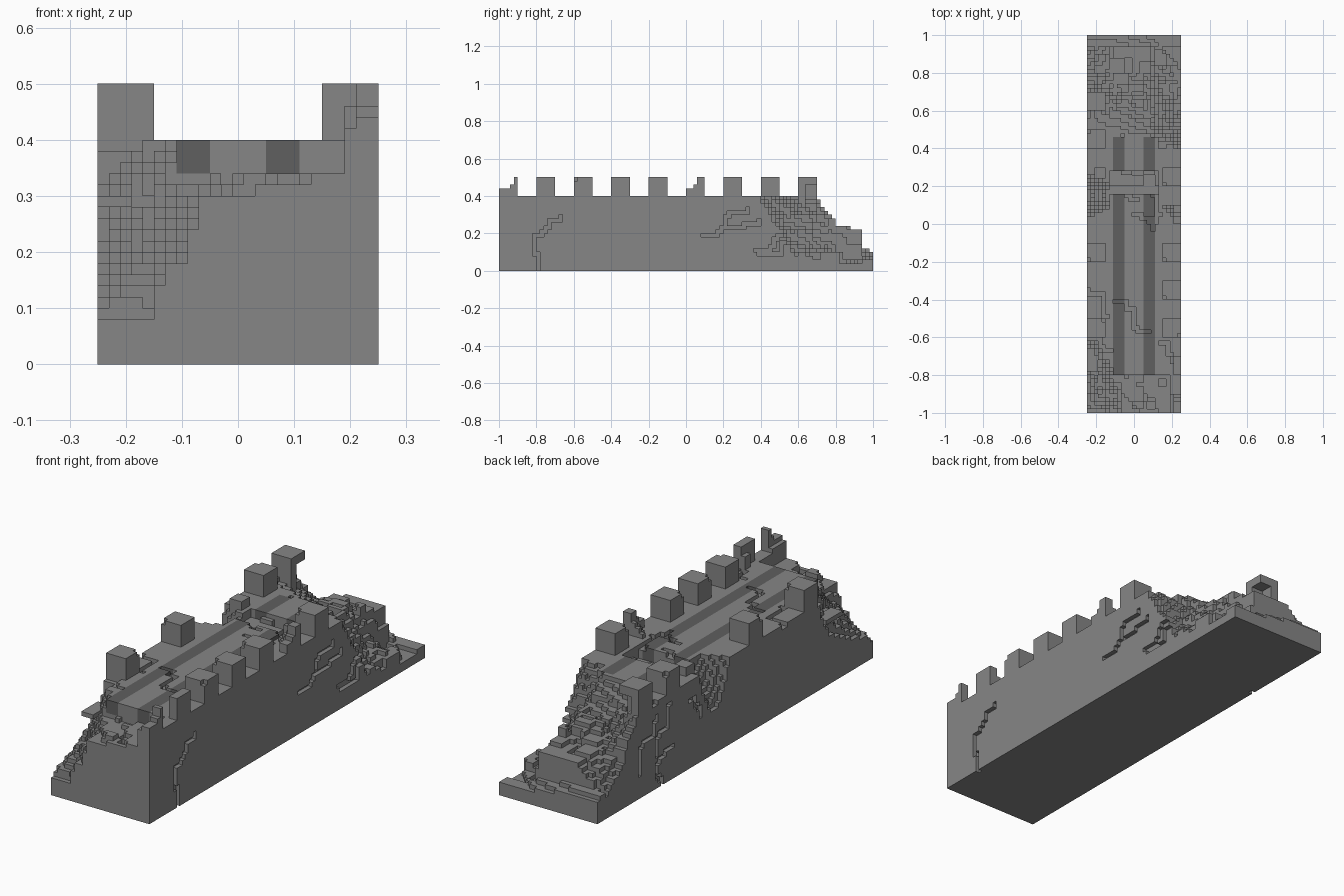
import bpy, bmesh, random
from mathutils import Vector

if "Cube" in bpy.data.objects:
    bpy.data.objects.remove(bpy.data.objects["Cube"])

random.seed(11)
S = 0.02                      # block size
NX, NY = 25, 100              # blocks across and along the wall
DECK = 20                     # deck height in blocks


def material(name, v):
    m = bpy.data.materials.new(name)
    m.use_nodes = True
    m.diffuse_color = (v, v, v, 1)
    bsdf = m.node_tree.nodes["Principled BSDF"]
    bsdf.inputs["Base Color"].default_value = (v, v, v, 1)
    bsdf.inputs["Roughness"].default_value = 0.9
    return m


stone = material("grey stone", 0.24)
dark = material("dark stone", 0.116)


def lerp(points, t):
    """Piecewise linear profile."""
    if t <= points[0][0]:
        return points[0][1]
    for (a, u), (b, v) in zip(points, points[1:]):
        if t <= b:
            return u + (v - u) * (t - a) / (b - a)
    return points[-1][1]


# Height profiles along the broken ends, at stations across the wall
FRONT = {
    -.25: [(-1, .08), (-.85, .11), (-.7, .18), (-.64, .29), (-.6, .4)],
    -.16: [(-1, .07), (-.9, .2), (-.8, .29), (-.71, .4)],
    -.13: [(-1, .16), (-.9, .24), (-.81, .33), (-.76, .4)],
    -.09: [(-1, .18), (-.9, .26), (-.805, .33), (-.8, .4)],
    -.07: [(-1, .29), (-.805, .33), (-.8, .4)],
    .04: [(-1, .31), (-.805, .34), (-.8, .4)],
    .17: [(-1, .34), (-.82, .34), (-.8, .4)],
    .2: [(-1, .4)],
}
BACK = {
    -.25: [(.7, .4), (.72, .36), (.78, .3), (.8, .22), (.88, .16), (.94, .12), (1, .1)],
    -.1: [(.5, .4), (.62, .34), (.72, .28), (.8, .24), (.94, .23), (.945, .12), (1, .1)],
    .08: [(.46, .4), (.5, .36), (.62, .3), (.8, .25), (.94, .24), (.945, .1), (1, .06)],
    .12: [(.45, .4), (.5, .32), (.6, .25), (.74, .18), (.8, .1), (1, .06)],
    .25: [(.4, .4), (.45, .32), (.5, .22), (.58, .12), (.7, .08), (1, .05)],
}
# Blocky jitter that roughens the rubble
coarse = {(a, b): random.choice((-1, 0, 0, 1)) for a in range(20) for b in range(60)}
fine = {(a, b): random.choice((-1, 0, 0, 0)) for a in range(20) for b in range(60)}


def height(i, j):
    x, y = -.25 + S * (i + .5), -1 + S * (j + .5)
    rough = coarse[(i + j // 5) // 4, (j + i // 6) // 5] + fine[i // 3, (j + i // 4) // 4]
    h = DECK
    for end in (FRONT, BACK):
        z = lerp([(k, lerp(p, y)) for k, p in end.items()], x)
        if (y < 0) == (end is FRONT) and z < .398:
            h = round(z / S)
            if 0 < j < 97:
                h += rough
            if end is FRONT and j < 10:            # keep the stripe ends exposed
                h = min(h, DECK - 3)
            if y > .8:
                h = min(h, 12)
    if .16 < y < .28 and -.13 < x < .13:           # rubble strip across the deck
        h = min(h, DECK - 3 + max(0, coarse[i // 3, j // 3] + 1))
    if .05 < y < .27 and x < -.13:                 # hole in the side wall
        edge = abs(y - .15) / .11
        h = min(h, round((.19 + .19 * edge ** 2 + (x + .25) * 1.3) / S))
    return max(2, min(DECK, h))


body = {(i, j, k) for i in range(NX) for j in range(NY) for k in range(height(i, j))}
# Thin slab left hanging over the broken front corner
body |= {(i, j, 14) for i in range(7) for j in range(11, 20) if i > 1 or j < 17}
body -= {(i, j, 14) for i in range(3, 7) for j in range(11, 14)}


# Cracks: one block deep grooves stepped between a few points
def crack(points, place):
    for (a, b), (c, d) in zip(points, points[1:]):
        while (a, b) != (c, d):
            body.discard(place(a, b))
            if a != c and (b == d or random.random() < abs(c - a) / (abs(c - a) + abs(d - b))):
                a += 1 if c > a else -1
            else:
                b += 1 if d > b else -1


def left_side(j, k): return (NX - 1, j, k)
def right_side(j, k): return (0, j, k)
def deck_top(i, j): return (i, j, DECK - 1)


for path in ([(10, 0), (10, 2), (9, 4), (9, 7), (11, 9), (12, 11), (14, 13), (16, 15)],
             [(54, 9), (58, 9), (59, 11), (63, 11), (66, 12), (69, 14)],
             [(60, 12), (61, 15), (66, 17)],
             [(68, 5), (74, 4), (76, 7), (82, 7), (86, 3)],
             [(70, 5), (73, 8), (78, 9)]):
    crack(path, left_side)
for path in ([(73, 17), (74, 12), (78, 11), (79, 7)], [(78, 16), (80, 12), (84, 10), (85, 5)],
             [(62, 10), (64, 14), (67, 15)], [(72, 7), (76, 6), (78, 3), (75, 0)]):
    crack(path, right_side)
for path in ([(7, 29), (11, 27), (12, 22), (16, 20)], [(12, 52), (16, 50), (18, 55), (17, 62)],
             [(9, 58), (13, 55)], [(0, 32), (4, 30), (5, 24)], [(17, 48), (19, 53)],
             [(2, 20), (6, 15)], [(19, 18), (22, 13)]):
    crack(path, deck_top)

# Deck stripes: a three block deep dark layer
stripes = {(i, j, k) for i in (7, 8, 9, 15, 16, 17) for j in range(10, 73)
           for k in range(DECK - 3, DECK)
           if not 58 <= j < 64 and ((i, j, k) in body or j < 13)}
body -= stripes

# Battlements: five block cubes, some of them chipped
merlons = set()


def merlon(side, j0, chipped=None):
    i0 = 0 if side < 0 else NX - 5
    missing = random.choice([(i, j, 4) for i in (0, 4) for j in (0, 4)])
    for i in range(5):
        for j in range(5):
            out = i if side > 0 else 4 - i          # 4 is the outer face
            top, low = 5, 0
            if chipped == "ramp":
                top = (2 if j < 2 else 5 if j > 2 else 3) if out > 2 else max(0, out + j - 3)
            elif chipped == "front":
                top = (2 if j < 3 else 3 if j == 3 else 5) if out > 2 else (1 if out == 2 else 0)
            elif chipped == "inner":
                top = 5 if out > 2 else (3 if j > 2 and out == 2 else 0)
            elif chipped == "stump":
                top = 2 if out < 3 and j > 1 else 0
            elif chipped == "undercut":
                low = 3 if j > 1 and out < 3 else 0
            for k in range(low, top):
                if chipped or (i, j, k) != missing:
                    merlons.add((i0 + i, j0 + j, DECK + k))


for j0, state in ((0, "front"), (10, "inner"), (20, None), (30, None), (40, None),
                  (50, "ramp"), (60, None)):
    merlon(1, j0, state)
for j0, state in ((20, None), (40, None), (60, "stump"), (70, None), (80, "undercut")):
    merlon(-1, j0, state)
# Solid footing beneath the battlements on broken ground
for i, j, k in merlons:
    if k == DECK:
        base = DECK - 1
        while (i, j, base) not in body and base > DECK - 12:
            body.add((i, j, base))
            base -= 1

solid = body | stripes | merlons
SIDES = {(1, 0, 0): ((1, 0, 0), (1, 1, 0), (1, 1, 1), (1, 0, 1)),
         (-1, 0, 0): ((0, 0, 0), (0, 0, 1), (0, 1, 1), (0, 1, 0)),
         (0, 1, 0): ((0, 1, 0), (0, 1, 1), (1, 1, 1), (1, 1, 0)),
         (0, -1, 0): ((0, 0, 0), (1, 0, 0), (1, 0, 1), (0, 0, 1)),
         (0, 0, 1): ((0, 0, 1), (1, 0, 1), (1, 1, 1), (0, 1, 1)),
         (0, 0, -1): ((0, 0, 0), (0, 1, 0), (1, 1, 0), (1, 0, 0))}


def block_object(name, cells, mat):
    """Skin the exposed faces of a set of blocks and merge flat areas."""
    bm = bmesh.new()
    verts = {}
    for c in sorted(cells):
        for d, quad in SIDES.items():
            if tuple(a + b for a, b in zip(c, d)) in solid:
                continue
            ring = []
            for q in quad:
                p = tuple(a + b for a, b in zip(c, q))
                if p not in verts:
                    verts[p] = bm.verts.new(Vector(p) * S - Vector((.25, 1, 0)))
                ring.append(verts[p])
            bm.faces.new(ring)
    bmesh.ops.dissolve_limit(bm, angle_limit=0.02, verts=bm.verts[:], edges=bm.edges[:])
    mesh = bpy.data.meshes.new(name)
    bm.to_mesh(mesh)
    bm.free()
    mesh.materials.append(mat)
    bpy.context.collection.objects.link(bpy.data.objects.new(name, mesh))


block_object("wall_body", body, stone)
block_object("battlements", merlons, stone)
block_object("deck_stripes", stripes, dark)
